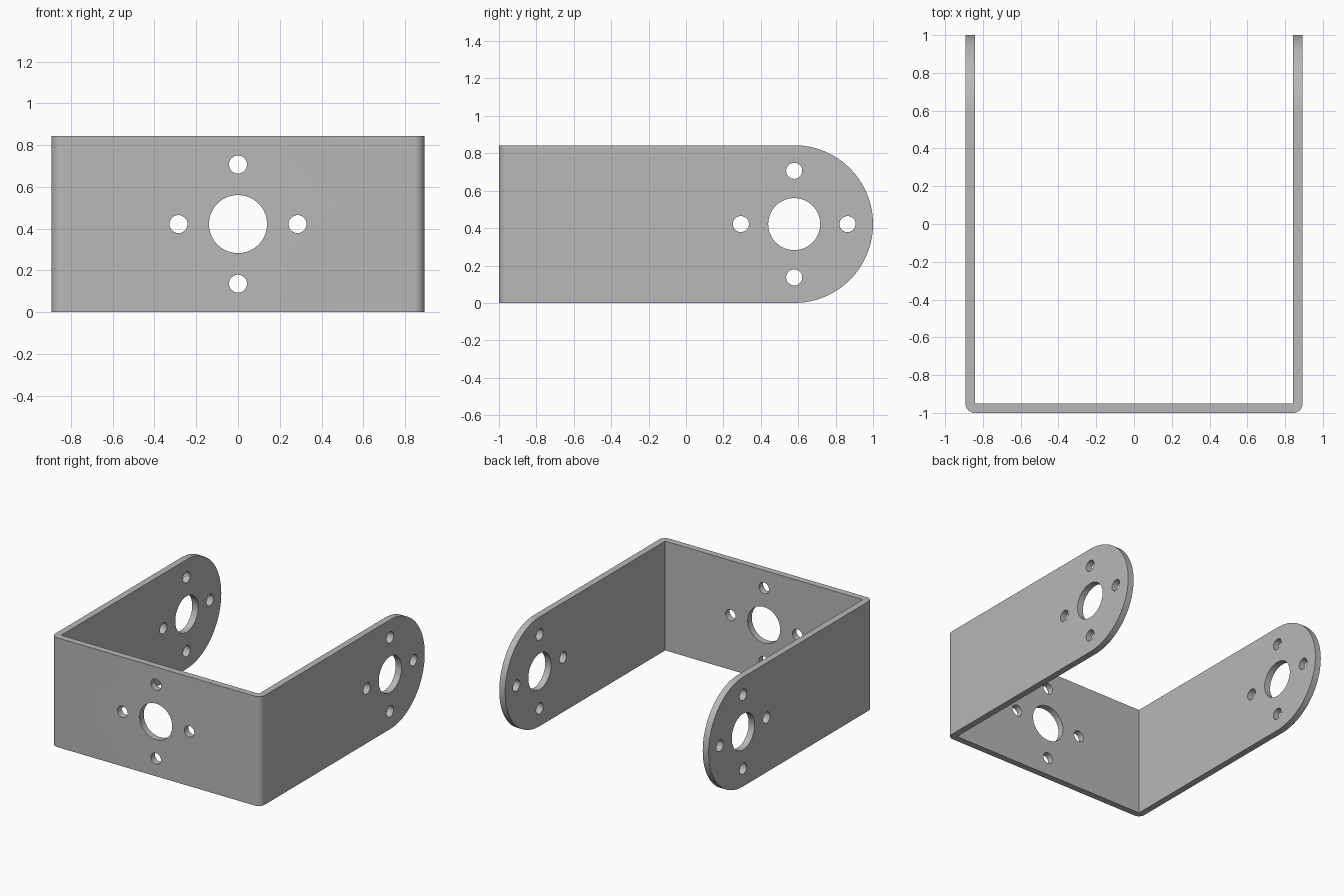
import bpy, bmesh, math
from mathutils import Vector, Matrix

cube = bpy.data.objects.get("Cube")
if cube:
    bpy.data.objects.remove(cube, do_unlink=True)

HALF_W, HEIGHT, THICK = 0.893, 0.843, 0.05
BEND_R = 0.05
MID_Z = HEIGHT / 2
ARM_Y = 1.0 - MID_Z           # centre of the rounded arm ends
BIG_R, SMALL_R, RING = 0.139, 0.043, 0.285

metal = bpy.data.materials.new("grey metal")
metal.use_nodes = True
colour = (0.48, 0.48, 0.48, 1)
metal.diffuse_color = colour
metal.node_tree.nodes["Principled BSDF"].inputs["Base Color"].default_value = colour


def arc(cx, cy, r, start, end, steps):
    """Points along a circular arc, angles in degrees."""
    angles = [math.radians(start + (end - start) * i / steps) for i in range(steps + 1)]
    return [(cx + r * math.cos(a), cy + r * math.sin(a)) for a in angles]


def extruded(name, points, direction):
    """Solid made by sweeping a closed outline along a direction."""
    bm = bmesh.new()
    face = bm.faces.new([bm.verts.new(p) for p in points])
    swept = bmesh.ops.extrude_face_region(bm, geom=[face])["geom"]
    bmesh.ops.translate(bm, vec=Vector(direction),
                        verts=[v for v in swept if isinstance(v, bmesh.types.BMVert)])
    bmesh.ops.recalc_face_normals(bm, faces=bm.faces)
    mesh = bpy.data.meshes.new(name)
    bm.to_mesh(mesh)
    bm.free()
    obj = bpy.data.objects.new(name, mesh)
    bpy.context.collection.objects.link(obj)
    mesh.materials.append(metal)
    return obj


def hole_cutter(name, centre, axis, length):
    """Five cylinders: a large bore with four small holes around it."""
    turn = Vector((0, 0, 1)).rotation_difference(Vector(axis)).to_matrix().to_4x4()
    bm = bmesh.new()
    spots = [(0, 0, BIG_R, 64)]
    spots += [(x, y, SMALL_R, 32) for x, y in arc(0, 0, RING, 0, 270, 3)]
    for x, y, r, sides in spots:
        bmesh.ops.create_cone(bm, cap_ends=True, segments=sides, radius1=r, radius2=r,
                              depth=length, matrix=Matrix.Translation(centre) @ turn
                              @ Matrix.Translation((x, y, 0)))
    mesh = bpy.data.meshes.new(name)
    bm.to_mesh(mesh)
    bm.free()
    obj = bpy.data.objects.new(name, mesh)
    bpy.context.collection.objects.link(obj)
    mesh.materials.append(metal)
    return obj


def apply_boolean(target, cutter, operation):
    mod = target.modifiers.new(operation.lower(), "BOOLEAN")
    mod.operation, mod.solver, mod.object = operation, "EXACT", cutter
    bpy.context.view_layer.objects.active = target
    bpy.ops.object.modifier_apply(modifier=mod.name)
    bpy.data.objects.remove(cutter, do_unlink=True)


# Folded sheet: U-shaped strip with rounded outer bends, oversized for trimming
inner = HALF_W - THICK
bend = HALF_W - BEND_R
outline = [(-HALF_W, 1.2)]
outline += arc(-bend, -1 + BEND_R, BEND_R, 180, 270, 10)
outline += arc(bend, -1 + BEND_R, BEND_R, 270, 360, 10)
outline += [(HALF_W, 1.2), (inner, 1.2), (inner, -1 + THICK),
            (-inner, -1 + THICK), (-inner, 1.2)]
bracket = extruded("u_bracket", [(x, y, -0.1) for x, y in outline], (0, 0, HEIGHT + 0.2))

# Side silhouette: straight band ending in a half circle
side = [(-1.2, 0)] + arc(ARM_Y, MID_Z, MID_Z, -90, 90, 64) + [(-1.2, HEIGHT)]
trim = extruded("side_trim", [(-1, y, z) for y, z in side], (2, 0, 0))
apply_boolean(bracket, trim, "INTERSECT")

# Bolt patterns through both arms and the front plate
apply_boolean(bracket, hole_cutter("arm_holes", (0, ARM_Y, MID_Z), (1, 0, 0), 2.2), "DIFFERENCE")
apply_boolean(bracket, hole_cutter("plate_holes", (0, -1, MID_Z), (0, 1, 0), 0.3), "DIFFERENCE")

# One material throughout, smooth bends with crisp edges
bracket.data.materials.clear()
bracket.data.materials.append(metal)
for poly in bracket.data.polygons:
    poly.material_index = 0
bpy.ops.object.select_all(action="DESELECT")
bracket.select_set(True)
bpy.context.view_layer.objects.active = bracket
bpy.ops.object.shade_smooth_by_angle(angle=math.radians(30))
